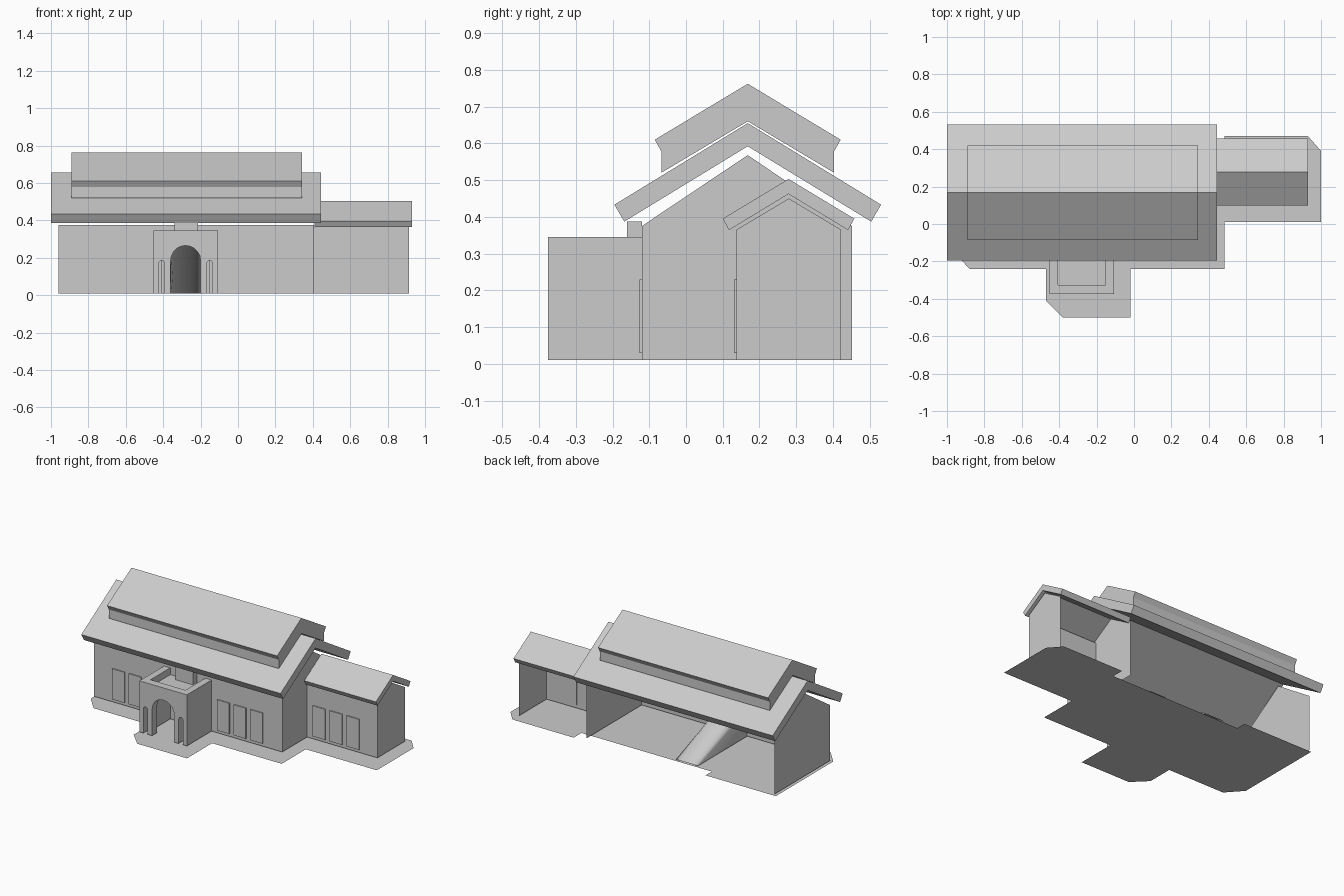
import bpy, bmesh, math

if "Cube" in bpy.data.objects:
    bpy.data.objects.remove(bpy.data.objects["Cube"], do_unlink=True)

GREY = (0.6, 0.6, 0.6, 1)
stone = bpy.data.materials.new("pale_grey")
stone.use_nodes = True
stone.diffuse_color = GREY
stone.node_tree.nodes["Principled BSDF"].inputs["Base Color"].default_value = GREY

BASE, HALL_Y, ANNEX_Y = 0.01, -0.12, 0.137
DOOR_X = -0.28


def finish(bm, name):
    bmesh.ops.recalc_face_normals(bm, faces=bm.faces)
    mesh = bpy.data.meshes.new(name)
    bm.to_mesh(mesh)
    bm.free()
    mesh.materials.append(stone)
    obj = bpy.data.objects.new(name, mesh)
    bpy.context.collection.objects.link(obj)
    return obj


def prism(name, outline, axis, start, end=None):
    """Flat outline placed across an axis, extruded when an end is given."""
    bm = bmesh.new()
    place = {"x": lambda a, b: (start, a, b),
             "y": lambda a, b: (a, start, b),
             "z": lambda a, b: (a, b, start)}[axis]
    face = bm.faces.new([bm.verts.new(place(*p)) for p in outline])
    if end is not None:
        ext = bmesh.ops.extrude_face_region(bm, geom=[face], use_keep_orig=True)
        i = "xyz".index(axis)
        for v in ext["geom"]:
            if isinstance(v, bmesh.types.BMVert):
                v.co[i] = end
    return finish(bm, name)


def box(name, x0, x1, y0, y1, z0, z1):
    return prism(name, [(x0, y0), (x1, y0), (x1, y1), (x0, y1)], "z", z0, z1)


def arch(cx, width, top, n=10):
    """Arch from its left foot to its right foot."""
    r = width / 2
    curve = [(cx - r * math.cos(math.pi * i / n),
              top - r + r * math.sin(math.pi * i / n)) for i in range(n + 1)]
    return [(cx - r, BASE)] + curve + [(cx + r, BASE)]


def arched_wall(x0, x1, top, arches):
    outline = [(x0, BASE)]
    for a in arches:
        outline += a
    return outline + [(x1, BASE), (x1, top), (x0, top)]


def mirrored(half, cy):
    """Left half of a section, mirrored about y = cy; ends lie on the ridge."""
    return half + [(2 * cy - y, z) for y, z in reversed(half[1:-1])]


# Ground slab
prism("ground", [(-0.97, -0.14), (-0.88, -0.24), (-0.47, -0.24), (-0.47, -0.41),
                 (-0.38, -0.5), (-0.02, -0.5), (-0.02, -0.24), (0.485, -0.24),
                 (0.485, 0.01), (1, 0.01), (1, 0.39), (0.93, 0.47), (0.485, 0.47),
                 (0.485, 0.39), (-0.46, 0.39), (-0.46, 0.455), (-0.97, 0.455)], "z", 0)

# Main hall walls, open at the back
door = arch(DOOR_X, 0.16, 0.265)
prism("hall_front_wall", arched_wall(-0.96, 0.405, 0.375, [door]), "y", HALL_Y)
gable = [(HALL_Y, BASE), (HALL_Y, 0.375), (0.168, 0.568), (0.452, 0.375), (0.452, BASE)]
for name, x in (("hall_right_gable", -0.96), ("hall_left_gable", 0.405)):
    prism(name, gable, "x", x)

# Vaulted ramp behind the door, falling to the floor
bm = bmesh.new()
front = [bm.verts.new((x, HALL_Y, z)) for x, z in door]
back = [bm.verts.new((x, 0.39, BASE)) for x, z in door[1:-1]]
back = [back[0]] + back + [back[-1]]
for i in range(len(door) - 1):
    corners = [front[i], front[i + 1], back[i + 1], back[i]]
    bm.faces.new(list(dict.fromkeys(corners)))
ramp = finish(bm, "door_ramp")
for p in ramp.data.polygons:
    p.use_smooth = True

# Hall roof and raised upper roof
prism("hall_roof", mirrored([(0.168, 0.655), (-0.195, 0.433), (-0.168, 0.387),
                             (0.168, 0.592)], 0.168), "x", -1, 0.445)
prism("upper_roof", mirrored([(0.168, 0.762), (-0.085, 0.61), (-0.067, 0.578),
                              (-0.067, 0.52), (0.168, 0.66)], 0.168), "x", -0.89, 0.343)

# Annex
box_outline = [(0.405, BASE), (0.915, BASE), (0.915, 0.365), (0.405, 0.365)]
prism("annex_front_wall", box_outline, "y", ANNEX_Y)
prism("annex_gable", [(ANNEX_Y, BASE), (ANNEX_Y, 0.365), (0.28, 0.45),
                      (0.422, 0.365), (0.422, BASE)], "x", 0.915)
prism("annex_roof", mirrored([(0.279, 0.503), (0.1, 0.395), (0.117, 0.364),
                              (0.279, 0.462)], 0.279), "x", 0.41, 0.93)

# Window panels
for side in (-1, 1):
    for i, off in enumerate((0.26, 0.38, 0.5)):
        cx = DOOR_X + side * off
        box(f"hall_window_{side}_{i}", cx - 0.045, cx + 0.045,
            HALL_Y - 0.007, HALL_Y + 0.001, 0.03, 0.23)
for i in range(3):
    cx = 0.495 + i * 0.123
    box(f"annex_window_{i}", cx - 0.045, cx + 0.045,
        ANNEX_Y - 0.007, ANNEX_Y + 0.001, 0.03, 0.23)

# Porch with three arches and a sunken top
slots = [arch(DOOR_X + s * 0.128, 0.032, 0.185, 6) for s in (-1, 1)]
prism("porch_front", arched_wall(-0.452, -0.108, 0.345, [slots[0], door, slots[1]]),
      "y", -0.375, -0.325)
for name, x in (("porch_right_wall", -0.452), ("porch_left_wall", -0.153)):
    box(name, x, x + 0.045, -0.325, HALL_Y, BASE, 0.345)
box("porch_ceiling", -0.407, -0.153, -0.325, HALL_Y, 0.29, 0.3)
box("door_head_panel", -0.34, -0.215, HALL_Y - 0.04, HALL_Y, 0.3, 0.387)
